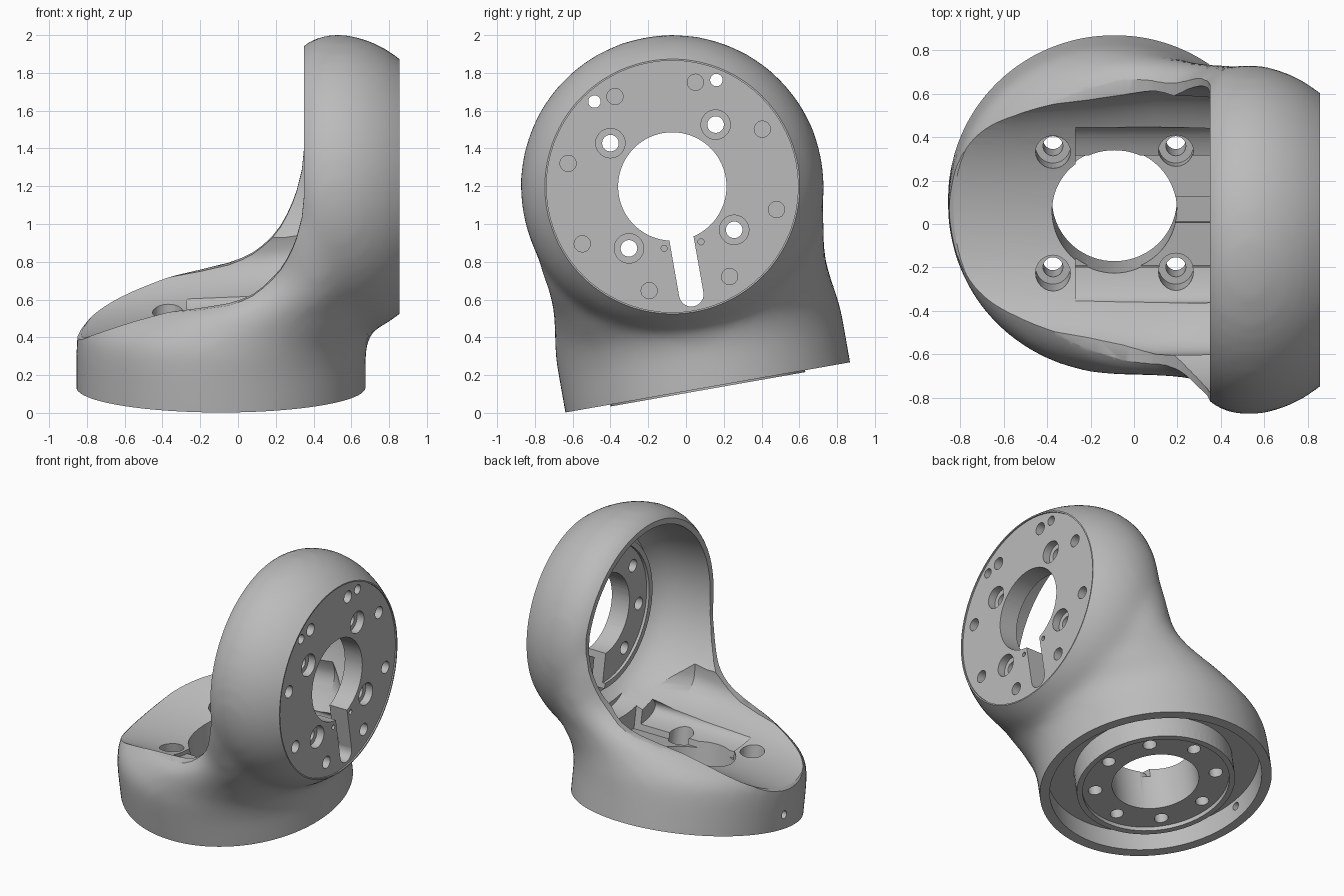
import bpy
import bmesh
from math import sin, cos, pi, radians
from mathutils import Matrix, Vector

cube = bpy.data.objects.get("Cube")
if cube:
    bpy.data.objects.remove(cube)

SEG = 72
BASE_X = -0.09      # base axis
RING_Z = 1.08       # ring axis height above the base plane

grey = bpy.data.materials.new("satin_grey")
grey.use_nodes = True
grey.diffuse_color = (0.5, 0.5, 0.5, 1)
grey.node_tree.nodes["Principled BSDF"].inputs["Base Color"].default_value = (0.5, 0.5, 0.5, 1)


def make_object(name, bm):
    bmesh.ops.recalc_face_normals(bm, faces=bm.faces)
    mesh = bpy.data.meshes.new(name)
    bm.to_mesh(mesh)
    bm.free()
    mesh.materials.append(grey)
    obj = bpy.data.objects.new(name, mesh)
    bpy.context.collection.objects.link(obj)
    return obj


def loft(name, rings):
    """Skin a list of equal-length point rings and cap both ends."""
    bm = bmesh.new()
    loops = [[bm.verts.new(p) for p in ring] for ring in rings]
    for a, b in zip(loops, loops[1:]):
        for i in range(len(a)):
            j = (i + 1) % len(a)
            bm.faces.new((a[i], a[j], b[j], b[i]))
    bm.faces.new(loops[0])
    bm.faces.new(loops[-1])
    return make_object(name, bm)


def circle(n=SEG):
    return [(cos(2 * pi * i / n), sin(2 * pi * i / n)) for i in range(n)]


def turned_x(name, profile, y=0, z=RING_Z, n=SEG):
    """Lathe (x, radius) pairs around an x-wise axis, by default the ring's."""
    return loft(name, [[(x, y + r * c, z + r * s) for c, s in circle(n)] for x, r in profile])


def turned_z(name, profile):
    """Lathe (z, radius) pairs around the base axis."""
    return loft(name, [[(BASE_X + r * c, r * s, z) for c, s in circle()] for z, r in profile])


def drills(name, holes, radius, axis, start, end):
    """Cylinders along an axis, placed at (distance, angle) about that part's centre."""
    bm = bmesh.new()
    for dist, angle in holes:
        u, v = dist * cos(radians(angle)), dist * sin(radians(angle))
        mid = (start + end) / 2
        if axis == "X":
            place = Matrix.Translation((mid, u, RING_Z + v)) @ Matrix.Rotation(pi / 2, 4, "Y")
        else:
            place = Matrix.Translation((BASE_X + u, v, mid))
        bmesh.ops.create_cone(bm, cap_ends=True, segments=24, radius1=radius, radius2=radius,
                              depth=end - start, matrix=place)
    return make_object(name, bm)


def block(name, low, high):
    low, high = Vector(low), Vector(high)
    bm = bmesh.new()
    bmesh.ops.create_cube(bm, size=1, matrix=Matrix.Translation((low + high) / 2)
                          @ Matrix.Diagonal((*(high - low), 1)))
    return make_object(name, bm)


def apply_modifier(target, kind, **settings):
    mod = target.modifiers.new(kind.title(), kind)
    for key, value in settings.items():
        setattr(mod, key, value)
    bpy.context.view_layer.objects.active = target
    bpy.ops.object.modifier_apply(modifier=mod.name)


def combine(target, tool, operation="DIFFERENCE"):
    apply_modifier(target, "BOOLEAN", operation=operation, solver="EXACT", object=tool)
    bpy.data.objects.remove(tool)


# Outer body: round base blending up into the column (z, left, right, half width)
levels = [(-.12, -.857, .677, .767), (.2, -.857, .677, .767), (.3, -.85, .70, .767),
          (.36, -.83, .74, .757), (.41, -.77, .79, .75), (.46, -.68, .82, .745),
          (.51, -.56, .835, .742), (.56, -.36, .845, .74), (.63, -.16, .845, .742),
          (.7, -.05, .845, .75), (.78, .0, .845, .763), (.88, .03, .845, .775),
          (.98, .07, .845, .785), (1.08, .13, .84, .785)]
body = loft("elbow_housing", [[((l + r) / 2 + (r - l) / 2 * c, w * s, z) for c, s in circle()]
                              for z, l, r, w in levels])

# Upright ring drum with rounded shoulders, overlong at both ends
drum = turned_x("ring_drum", [(.24, .64), (.30, .70), (.35, .747), (.38, .772), (.42, .79), (.48, .802),
                              (.54, .805), (.6, .799), (.68, .777), (.77, .737), (.855, .678),
                              (.95, .6)])
combine(body, drum, "UNION")

# Melt the joint into a soft fillet, then trim the base and plate ends flat
apply_modifier(body, "REMESH", mode="VOXEL", voxel_size=.034)
apply_modifier(body, "SMOOTH", factor=.5, iterations=14)
combine(body, block("base_trim", (-2, -2, -1), (2, 2, 0)))
combine(body, block("plate_trim", (.855, -2, -1), (2, 2, 3)))

# Swept opening above the base, seen from the front
sweep = [(-1.2, .1), (-.86, .26), (-.75, .35), (-.6, .43), (-.45, .485), (-.2, .525), (-.05, .555),
         (.02, .58), (.08, .61), (.13, .648), (.18, .695), (.225, .75), (.26, .81), (.288, .87),
         (.31, .93), (.338, 1.04), (.35, 1.16), (.35, 2.3), (-1.2, 2.3)]
combine(body, loft("sweep_cut", [[(x, y, z) for x, z in sweep] for y in (-1.2, 1.2)]))

# Ring bore, leaving the mounting plate with a lipped hub at its back
combine(body, turned_x("bore_cut", [(-1.2, .715), (.25, .715), (.42, .695), (.55, .675), (.65, .645),
                                    (.71, .605), (.745, .57), (.745, .523), (.685, .523),
                                    (.685, .485), (.705, .485), (.705, .25)]))

# Plate bolts with counterbores
bolts = [(.4, 45 + 90 * k) for k in range(4)]
for dist, angle in bolts:
    combine(body, turned_x("plate_bolt", [(.5, .044), (.79, .044), (.79, .078), (1.1, .078)],
                           dist * cos(radians(angle)), RING_Z + dist * sin(radians(angle)), 28))

# Trough along the base (x, floor, half width), then its stepped floor pocket
trough = [(-1.2, .25, .54), (-.55, .31, .55), (-.2, .33, .58), (.1, .35, .615), (.35, .37, .61),
          (.67, .4, .33)]
combine(body, loft("trough_cut", [[(x, w * c, f + .27 + (.45 if s > 0 else .27) * s)
                                   for c, s in circle()] for x, f, w in trough]))
combine(body, loft("pocket_sides_cut", [[(x, .41 * c, .425 + .125 * s) for c, s in circle()]
                                        for x in (-.27, .5)]))
combine(body, block("pocket_cut", (-.27, -.26, .285), (.55, .26, .6)))
combine(body, block("cable_channel_cut", (.1, -.06, .255), (.5, .06, .5)))

# Mounting plate: shallow seat, centre hole, slot and fasteners
combine(body, turned_x("plate_seat_cut", [(.845, .666), (.95, .666)]))
combine(body, drills("plate_slot_end", [(.58, -90)], .065, "X", .6, 1))
combine(body, block("plate_slot_cut", (.6, -.065, RING_Z - .58), (1, .065, RING_Z - .1)))
combine(body, turned_x("plate_hole_cut", [(.6, .287), (1, .287)]))
combine(body, drills("plate_screws", [(.565, 22.5 + 45 * k) for k in range(8)], .043, "X", .78, 1))
combine(body, drills("plate_pins", [(.61, 57.5), (.61, 122.5)], .033, "X", .5, 1))
combine(body, drills("plate_dimples", [(.33, -72.5), (.33, -107.5)], .016, "X", .81, 1))
combine(body, drills("hub_screws", [(.4, 90 * k) for k in range(3)], .044, "X", .6, .77))

# Underside: ring-shaped recess around a hub with a raised lip
recess = turned_z("recess_cut", [(-.2, .7), (.15, .7)])
combine(recess, turned_z("recess_core", [(-.3, .523), (.3, .523)]))
combine(body, recess)
combine(body, turned_z("hub_lip", [(-.01, .523), (.06, .523)]), "UNION")
combine(body, turned_z("hub_face_cut", [(-.2, .485), (.02, .485)]))
combine(body, turned_z("base_hole_cut", [(-.2, .287), (.8, .287)]))
combine(body, drills("base_screws", [(.4, 90 * k) for k in range(4)], .044, "Z", -.2, .12))
combine(body, drills("base_bolts", bolts, .046, "Z", -.2, .8))
combine(body, drills("base_counterbores", bolts, .08, "Z", .2, .8))

# Set screw hole through the base wall
bm = bmesh.new()
bmesh.ops.create_cone(bm, cap_ends=True, segments=20, radius1=.028, radius2=.028, depth=.3,
                      matrix=Matrix.Translation((BASE_X - .77, 0, .1)) @ Matrix.Rotation(pi / 2, 4, "Y"))
combine(body, make_object("set_screw_cut", bm))

# Lean the housing back and shade it
body.data.transform(Matrix.Translation((0, .115, .135)) @ Matrix.Rotation(radians(10), 4, "X"))
bpy.ops.object.select_all(action="DESELECT")
body.select_set(True)
bpy.context.view_layer.objects.active = body
bpy.ops.object.shade_smooth_by_angle(angle=radians(30))
